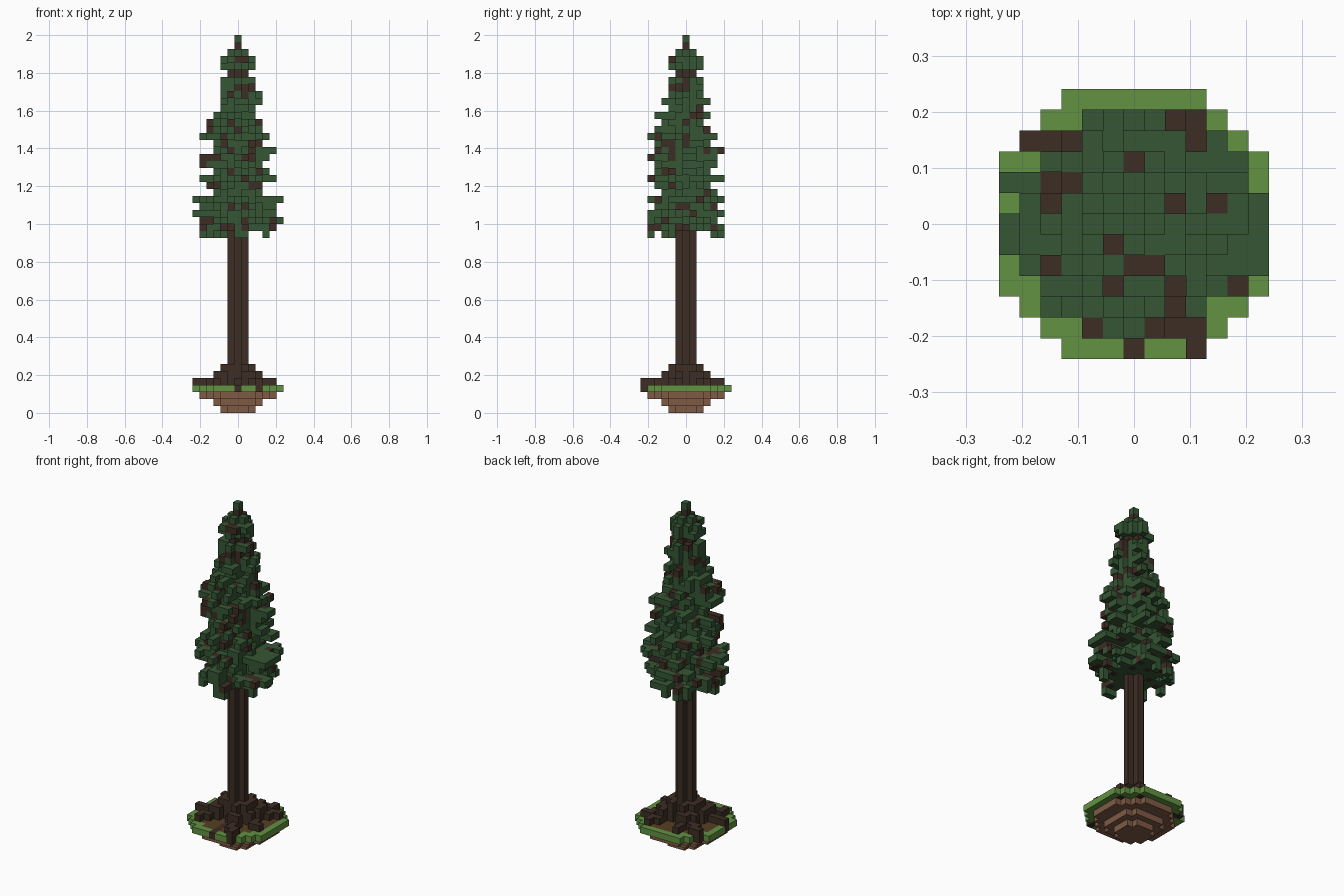
import bpy
import bmesh
import math
import random
from mathutils import Vector

random.seed(7)
S = 2 / 54                      # edge of one cube
FOLIAGE_START, TOP = 26, 54

old = bpy.data.objects.get("Cube")
if old:
    bpy.data.objects.remove(old, do_unlink=True)


def material(name, rgb):
    """Flat colour from 8-bit sRGB values."""
    lin = [((c / 255 + 0.055) / 1.055) ** 2.4 for c in rgb]
    m = bpy.data.materials.new(name)
    m.use_nodes = True
    m.diffuse_color = (*lin, 1)
    bsdf = m.node_tree.nodes["Principled BSDF"]
    bsdf.inputs["Base Color"].default_value = (*lin, 1)
    bsdf.inputs["Roughness"].default_value = 0.9
    return m


NEEDLE = material("needle green", (53, 86, 52))
BARK = material("dark bark", (61, 45, 36))
GRASS = material("grass green", (99, 146, 66))
SOIL = material("soil brown", (86, 63, 35))
CLAY = material("clay brown", (126, 90, 68))

cells = {}                      # (i, j, k) -> (part, material)


def fill(part, mat, i, j, k):
    cells.setdefault((i, j, k), (part, mat))


def disc(limit):
    """Grid points whose squared distance from the axis is within limit."""
    r = range(-7, 8)
    return [(i, j) for i in r for j in r if i * i + j * j <= limit]


def walk(i, j):
    """Edge-connected steps from the axis out to a grid point."""
    x = y = 0
    path = []
    while (x, y) != (i, j):
        if abs((i - x) * (abs(j) + 1)) >= abs((j - y) * (abs(i) + 1)):
            x += 1 if i > x else -1
        else:
            y += 1 if j > y else -1
        path.append((x, y))
    return path


# trunk, hidden inside the foliage higher up
for k in range(3, TOP - 3):
    for i, j in disc(1):
        fill("trunk", BARK, i, j, k)

# roots stepping down from the trunk
root_tips = [(-6, -1), (-5, 4), (-2, 5), (3, 5), (5, 3), (5, -2), (3, -6), (-4, -4)]
for tip in root_tips:
    for i, j in walk(*tip):
        d = math.hypot(i, j)
        height = 7 if d < 2.3 else 6 if d < 3.7 else 5
        for k in range(3, height):
            fill("roots", BARK, i, j, k)
for j in range(-6, 0):
    fill("roots", BARK, 0, j, 3)
fill("roots", BARK, 0, -2, 4)

# ground: grass rim, soil inside, tapering clay below
for i, j in disc(45):
    if i * i + j * j >= 30:
        fill("grass_rim", GRASS, i, j, 3)
    else:
        fill("soil", SOIL, i, j, 3)
for k, limit in enumerate((5, 13, 29)):
    for i, j in disc(limit):
        fill("clay_base", CLAY, i, j, k)

# foliage reach per layer, bottom to top, in four directions
reach = {
    "right": "5565634535533544322222122100",
    "left": "5655633543453433223322122100",
    "front": "5554534544544543423222122100",
    "back": "5454543534453432323222122100",
}
reach = {side: [int(c) for c in row] for side, row in reach.items()}


def shade(chance):
    return BARK if random.random() < chance else NEEDLE


for n, k in enumerate(range(FOLIAGE_START, TOP)):
    right, left, front, back = (reach[s][n] for s in ("right", "left", "front", "back"))
    mean = (right + left + front + back) / 4

    # solid core
    for i, j in disc((0.65 * mean) ** 2 + 0.6):
        fill("foliage", shade(0.1), i, j, k)

    # branch tips: one at each full reach, the rest at random angles
    tips = []
    if mean >= 1:
        side = 1 if mean > 2.5 else 0
        tips = [(-right, random.randint(-side, side)), (left, random.randint(-side, side)),
                (random.randint(-side, side), -front), (random.randint(-side, side), back)]
    for _ in range(int(mean * 2.4) if mean >= 2 else 0):
        a = random.uniform(0, math.tau)
        c, s = math.cos(a), math.sin(a)
        tips.append((round(c * (left if c > 0 else right)),
                     round(s * (back if s > 0 else front))))
    for tip in tips:
        chance = random.choice((0.05, 0.1, 0.5))
        for i, j in walk(*tip):
            fill("foliage", shade(chance), i, j, k)

    # hanging tips under the lowest layer
    if n == 0:
        for i, j in tips[::2]:
            fill("foliage", NEEDLE, i, j, k - 1)


def build(part):
    """Mesh the outer faces of one part's cubes."""
    mats = []
    bm = bmesh.new()
    for cell, (owner, mat) in cells.items():
        if owner != part:
            continue
        if mat not in mats:
            mats.append(mat)
        i, j, k = cell
        centre = Vector((i, j, k + 0.5))
        for axis in range(3):
            for sign in (-1, 1):
                normal = Vector((0, 0, 0))
                normal[axis] = sign
                neighbour = tuple(int(a + b) for a, b in zip(cell, normal))
                if neighbour in cells:
                    continue
                u = Vector((0, 0, 0))
                u[(axis + 1) % 3] = 0.5
                v = normal.cross(u)
                mid = centre + normal / 2
                corners = (mid - u - v, mid + u - v, mid + u + v, mid - u + v)
                face = bm.faces.new([bm.verts.new(p * S) for p in corners])
                face.material_index = mats.index(mat)
    bmesh.ops.remove_doubles(bm, verts=bm.verts, dist=S / 100)
    mesh = bpy.data.meshes.new(part)
    bm.to_mesh(mesh)
    bm.free()
    for m in mats:
        mesh.materials.append(m)
    obj = bpy.data.objects.new(part, mesh)
    bpy.context.collection.objects.link(obj)


for part in ("trunk", "roots", "grass_rim", "soil", "clay_base", "foliage"):
    build(part)
